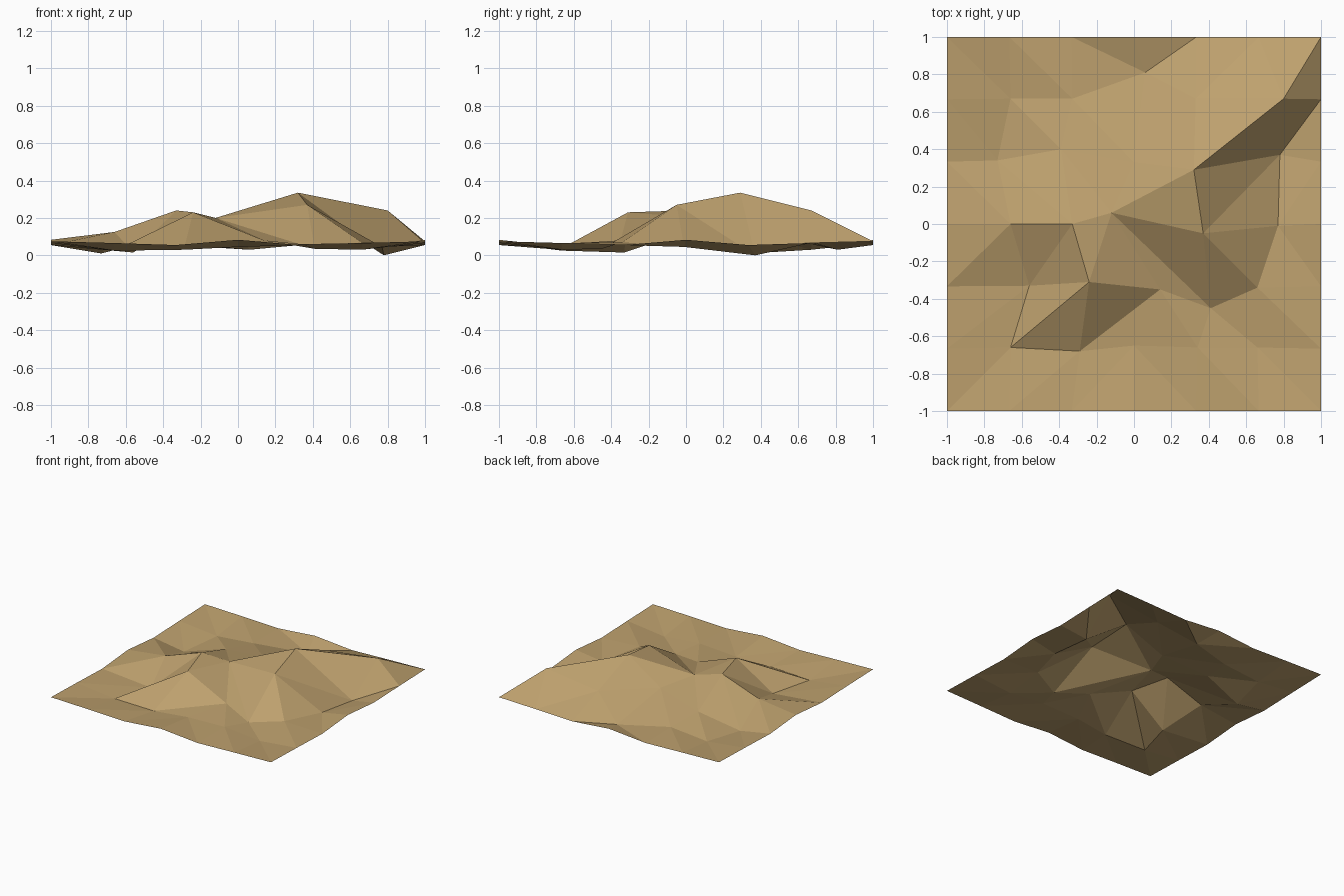
import bpy
import bmesh

default_cube = bpy.data.objects.get("Cube")
if default_cube:
    bpy.data.objects.remove(default_cube, do_unlink=True)


def flat_material(name, colour):
    """Plain material with the same viewport and render colour."""
    material = bpy.data.materials.new(name)
    material.use_nodes = True
    material.diffuse_color = colour
    shader = material.node_tree.nodes["Principled BSDF"]
    shader.inputs["Base Color"].default_value = colour
    shader.inputs["Roughness"].default_value = 1
    return material


CELLS = 6
HALF = CELLS // 2

# Height of the rim, the same along all four sides so the tile repeats
RIM = [0.075, 0.066, 0.055, 0.083, 0.055, 0.066, 0.075]

# Inner hills and hollows, in hundredths: rows from front to back
HILLS = [
    [(-66, -66, 2.5), (-29, -68, 3), (0, -65, 4.5), (34, -66, 6), (66, -66, 3)],
    [(-56, -33, 1.5), (-24, -31, 23), (14, -35, 8), (41, -45, 3.5), (66, -34, 7)],
    [(-66, 0, 12.5), (-33, 0, 24), (-12, 6, 20), (37, -5, 27), (77, -1, 4.5)],
    [(-73, 34, 1), (-39, 40, 10), (0, 33, 16.5), (32, 29, 33.5), (78, 37, 0)],
    [(-66, 67, 3), (-33, 67, 6), (6, 81, 3), (33, 67, 18), (80, 67, 24)],
]


def ground_point(column, row):
    """Rim points stay on a regular grid, inner points are displaced."""
    on_side = column in (0, CELLS)
    on_end = row in (0, CELLS)
    if on_side or on_end:
        height = RIM[row] if on_side else RIM[column]
        return (column / HALF - 1, row / HALF - 1, height)
    return tuple(value / 100 for value in HILLS[row - 1][column - 1])


# Terrain sheet, with every cell split along the diagonal facing the centre
bm = bmesh.new()
grid = [[bm.verts.new(ground_point(column, row)) for column in range(CELLS + 1)]
        for row in range(CELLS + 1)]
for row in range(CELLS):
    for column in range(CELLS):
        front_left, front_right = grid[row][column:column + 2]
        back_left, back_right = grid[row + 1][column:column + 2]
        if (row < HALF) == (column < HALF):
            bm.faces.new((front_left, front_right, back_right))
            bm.faces.new((front_left, back_right, back_left))
        else:
            bm.faces.new((front_left, front_right, back_left))
            bm.faces.new((front_right, back_right, back_left))

mesh = bpy.data.meshes.new("terrain")
bm.to_mesh(mesh)
bm.free()
mesh.materials.append(flat_material("dry sand", (0.515, 0.356, 0.156, 1)))

terrain = bpy.data.objects.new("terrain", mesh)
bpy.context.collection.objects.link(terrain)
